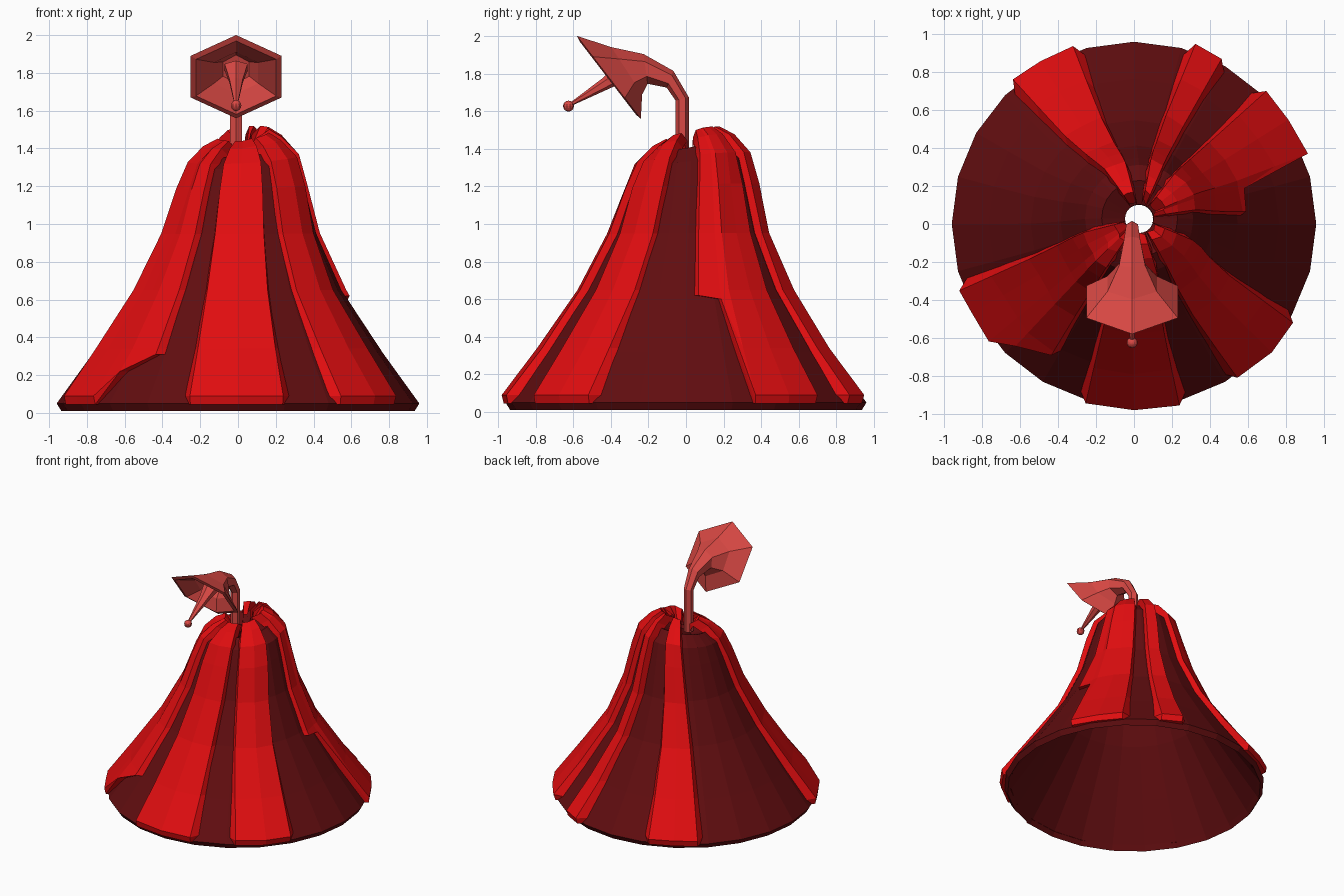
import bpy, bmesh, math, random
from mathutils import Vector

if "Cube" in bpy.data.objects:
    bpy.data.objects.remove(bpy.data.objects["Cube"])

random.seed(4)


def material(name, rgb):
    m = bpy.data.materials.new(name)
    m.diffuse_color = (*rgb, 1)
    m.use_nodes = True
    m.node_tree.nodes["Principled BSDF"].inputs["Base Color"].default_value = m.diffuse_color
    return m


ROCK = material("dark_red_rock", (0.12, 0.004, 0.005))
LAVA = material("bright_red_lava", (0.75, 0.004, 0.005))
BLOOM = material("pale_red_flower", (0.70, 0.066, 0.058))


def finish(bm, name, mat):
    bmesh.ops.remove_doubles(bm, verts=bm.verts, dist=0.0005)
    bmesh.ops.recalc_face_normals(bm, faces=bm.faces)
    me = bpy.data.meshes.new(name)
    bm.to_mesh(me)
    bm.free()
    me.materials.append(mat)
    ob = bpy.data.objects.new(name, me)
    bpy.context.collection.objects.link(ob)
    return ob


def loft(rings, name, mat, closed=True, cap_start=False, cap_end=False, loop=False):
    """Skin rows of points; closed joins each row's ends, loop joins last row to first."""
    bm = bmesh.new()
    rows = [[bm.verts.new(p) for p in ring] for ring in rings]
    n = len(rows[0])
    pairs = list(zip(rows, rows[1:])) + ([(rows[-1], rows[0])] if loop else [])
    for a, b in pairs:
        for i in range(n if closed else n - 1):
            j = (i + 1) % n
            bm.faces.new((a[i], a[j], b[j], b[i]))
    if cap_start:
        bm.faces.new(rows[0])
    if cap_end:
        bm.faces.new(rows[-1])
    return finish(bm, name, mat)


def polar(deg, r, z):
    """Point on the mountain, whose crater leans slightly to the back right."""
    k = min(max((z - 0.6) / 0.8, 0), 1)
    a = math.radians(deg)
    return Vector((r * math.cos(a) + 0.03 * k, r * math.sin(a) + 0.03 * k,
                   z + 0.04 * k ** 3 * math.cos(a - math.radians(60))))


# Mountain: hollow shell, open below, with a vent through the crater
OUTER = [(0.01, 0.935), (0.05, 0.96), (0.32, 0.765), (0.65, 0.545), (0.95, 0.40),
         (1.2, 0.325), (1.32, 0.285), (1.39, 0.20), (1.34, 0.075)]
INNER = [(1.29, 0.075), (1.29, 0.22), (1.17, 0.285), (0.95, 0.36), (0.65, 0.505),
         (0.32, 0.725), (0.05, 0.91)]
loft([[polar(i * 15, r, z) for i in range(24)] for z, r in OUTER + INNER],
     "mountain", ROCK, loop=True)

# Lava flows: strips draped over the mountain, each with bevelled sides
FLOW = [(0.045, 0.975), (0.09, 0.985), (0.34, 0.795), (0.65, 0.58), (0.95, 0.435),
        (1.2, 0.36), (1.35, 0.305), (1.44, 0.215), (1.48, 0.14), (1.40, 0.085)]


def radius_at(z):
    for (z0, r0), (z1, r1) in zip(FLOW, FLOW[1:]):
        if z0 <= z <= z1:
            return r0 + (r1 - r0) * (z - z0) / (z1 - z0)


def lava_flow(name, columns):
    """columns: (angle at foot, angle at crater, height of the lower end)"""
    first, last = columns[0], columns[-1]
    cols = [(first[0] - 3, first[1] - 4, first[2], -0.065)]
    cols += [(*c, random.uniform(-0.008, 0.014)) for c in columns]
    cols += [(last[0] + 3, last[1] + 4, last[2], -0.065)]
    rings = []
    for foot, top, low, off in cols:
        col = [polar(foot, radius_at(low) - 0.065, low)]
        for i, (z, r) in enumerate(FLOW):
            if z < low:
                z, r = low, radius_at(low)
            t = min(z / 1.35, 1) ** 1.5
            bump = random.uniform(-0.006, 0.006) if z > low else 0
            drop = off * 0.7 if i >= 7 and off < 0 else 0
            col.append(polar(foot + (top - foot) * t, max(r + off + bump, 0.07), z + drop))
        rings.append(col)
    loft(rings, name, LAVA, closed=False)


L = 0.045
lava_flow("lava_front", [(255, 250, L), (270, 268, L), (284, 288, L)])
lava_flow("lava_front_right", [(304, 300, L), (317, 320, L), (328, 338, L)])
lava_flow("lava_right", [(5, 9, 0.62), (17, 20, 0.60), (22, 24, L), (34, 38, L), (45, 52, L)])
lava_flow("lava_back_right", [(62, 66, L), (71, 79, L)])
lava_flow("lava_back_left", [(109, 104, L), (120, 115, L), (130, 125, L)])
lava_flow("lava_front_left", [(201, 194, L), (209, 206, L), (219, 217, L),
                              (226, 224, 0.22), (238, 236, 0.31)])

# Flower: six-sided stem bending into an open trumpet
CX = -0.01


def hexagon(y, z, r, tilt):
    """Six points about (y, z); tilt turns the upper corner forward."""
    t = math.radians(tilt)
    up = Vector((0, -math.sin(t), math.cos(t)))
    c = Vector((CX, y, z))
    return [c + r * (math.cos(a) * up + math.sin(a) * Vector((1, 0, 0)))
            for a in (i * math.pi / 3 for i in range(6))]


TRUMPET = [(-0.02, 1.33, 0.036, -90), (-0.02, 1.665, 0.036, -75), (-0.085, 1.77, 0.048, -22),
           (-0.215, 1.825, 0.08, 8), (-0.315, 1.815, 0.15, 33), (-0.41, 1.78, 0.278, 37.6),
           (-0.415, 1.775, 0.245, 37.6), (-0.335, 1.80, 0.135, 35), (-0.25, 1.82, 0.08, 20)]
loft([hexagon(*t) for t in TRUMPET], "flower_trumpet", BLOOM, cap_start=True, cap_end=True)

# Pistil: tapering spike ending in a small ball
loft([hexagon(-0.29, 1.83, 0.07, 60), hexagon(-0.41, 1.755, 0.04, 60),
      hexagon(-0.615, 1.635, 0.010, 60)], "pistil", BLOOM, cap_start=True, cap_end=True)
bm = bmesh.new()
bmesh.ops.create_uvsphere(bm, u_segments=10, v_segments=8, radius=0.029)
bmesh.ops.translate(bm, verts=bm.verts, vec=(CX, -0.625, 1.627))
finish(bm, "pistil_tip", BLOOM)
